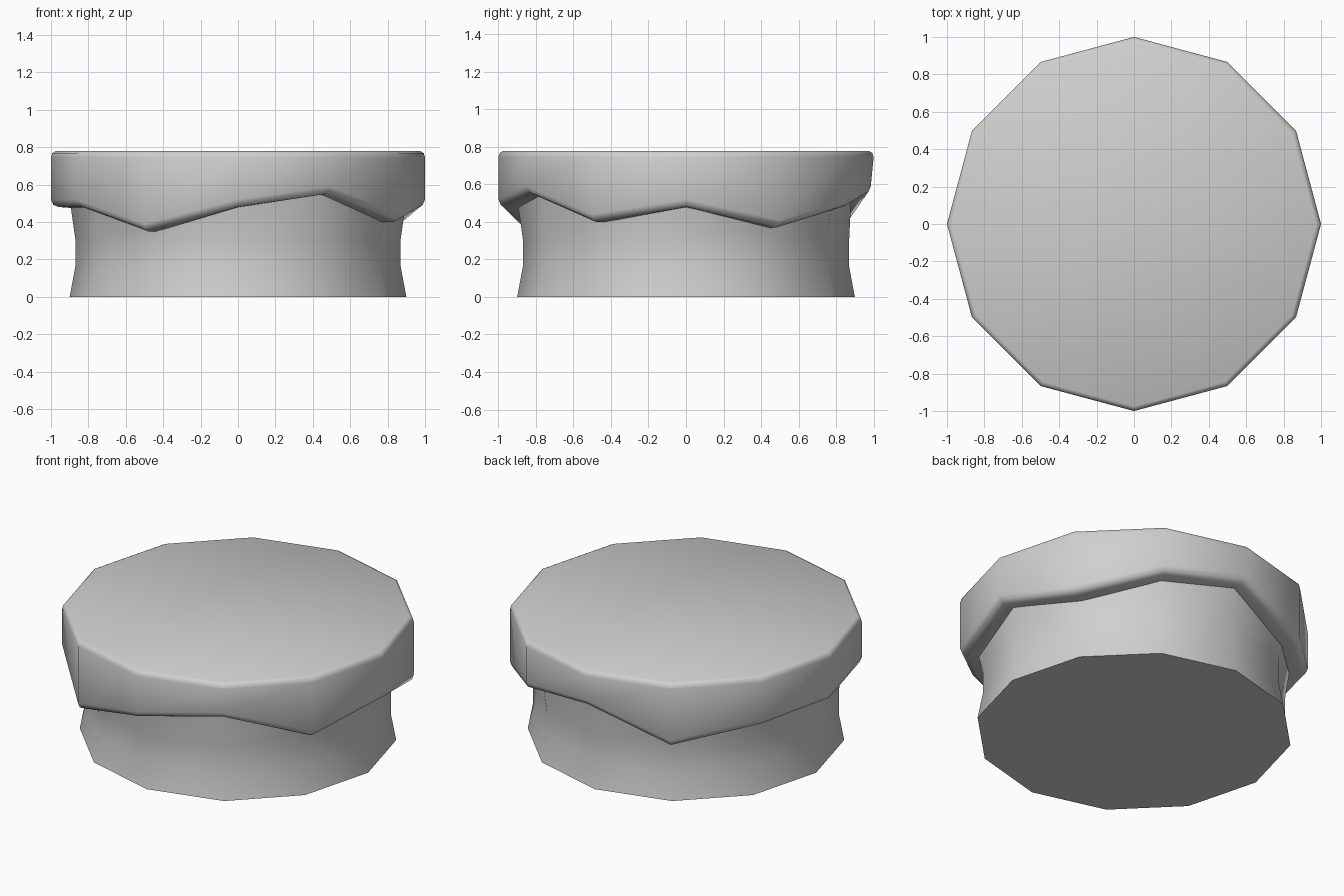
import bpy
import bmesh
from math import sin, cos, tau, radians

if "Cube" in bpy.data.objects:
    bpy.data.objects.remove(bpy.data.objects["Cube"])

SIDES = 12
# Height of the cap's wavy lower edge at each corner, anticlockwise from +x
RIM = [0.48, 0.37, 0.48, 0.55, 0.38, 0.47, 0.48, 0.48, 0.35, 0.48, 0.55, 0.40]

grey = bpy.data.materials.new("plain grey")
grey.use_nodes = True
grey.diffuse_color = (0.63, 0.63, 0.63, 1)
grey.node_tree.nodes["Principled BSDF"].inputs["Base Color"].default_value = grey.diffuse_color


def lathe(name, profile):
    """Profile rows: radius, height, whether height is measured from the wavy rim."""
    bm = bmesh.new()
    rings = []
    for radius, height, wavy in profile:
        ring = []
        for i, rim in enumerate(RIM):
            a = tau * i / SIDES
            # The highest corners of the rim tuck in slightly
            r = radius * (0.985 if wavy and rim > 0.5 else 1)
            z = height + (rim if wavy else 0)
            ring.append(bm.verts.new((r * cos(a), r * sin(a), z)))
        rings.append(ring)
    for low, high in zip(rings, rings[1:]):
        for i in range(SIDES):
            j = (i + 1) % SIDES
            bm.faces.new((low[i], low[j], high[j], high[i]))
    bm.faces.new(rings[0][::-1])
    bm.faces.new(rings[-1])
    bmesh.ops.recalc_face_normals(bm, faces=bm.faces)
    mesh = bpy.data.meshes.new(name)
    bm.to_mesh(mesh)
    bm.free()
    mesh.materials.append(grey)
    obj = bpy.data.objects.new(name, mesh)
    bpy.context.collection.objects.link(obj)
    bpy.ops.object.select_all(action="DESELECT")
    obj.select_set(True)
    bpy.context.view_layer.objects.active = obj
    bpy.ops.object.shade_smooth_by_angle(angle=radians(50))
    return obj


# Waisted pedestal, flaring up into the underside of the cap
lathe("pedestal", [(0.90, 0, False), (0.87, 0.16, False), (0.87, 0.31, False),
                   (0.895, 0.005, True)])

# Overhanging cap with a rounded wavy lip and a softened top edge
lathe("cap", [(0.88, -0.002, True), (0.96, 0.0, True), (0.988, 0.012, True),
              (1.0, 0.04, True), (1.0, 0.745, False), (0.993, 0.768, False),
              (0.975, 0.778, False)])
